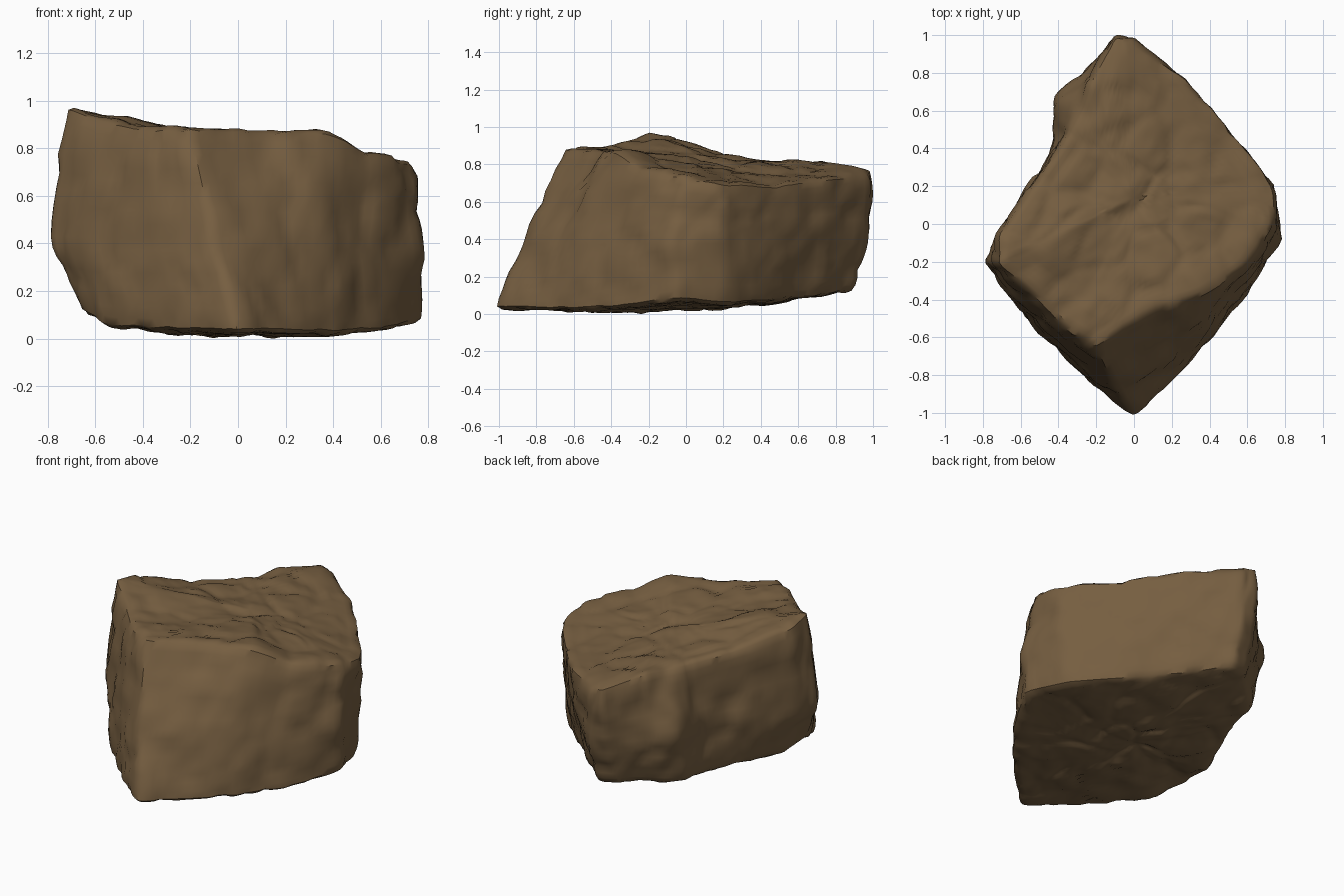
import bpy, bmesh
from math import exp
from mathutils import Vector, noise

cube = bpy.data.objects.get("Cube")
if cube:
    bpy.data.objects.remove(cube, do_unlink=True)

# Outlines of the boulder, counter-clockwise from the front tip
top_rim = [(-.21, -.65, .89), (.08, -.46, .87), (.37, -.38, .88), (.59, -.23, .77),
           (.75, 0, .73), (.73, .2, .69), (.55, .45, .68), (.27, .77, .72),
           (0, .98, .76), (-.1, 1, .78), (-.21, .8, .82), (-.28, .63, .82),
           (-.36, .46, .81), (-.54, .2, .86), (-.71, -.05, .94), (-.73, -.21, .99),
           (-.53, -.39, .92), (-.36, -.56, .88)]
waist = [(-.1, -.87), (.15, -.72), (.37, -.57), (.56, -.36), (.78, -.08), (.74, .2),
         (.51, .47), (.25, .75), (0, .98), (-.1, .97), (-.3, .78), (-.42, .65),
         (-.42, .44), (-.58, .19), (-.75, -.08), (-.79, -.2), (-.63, -.42), (-.38, -.66)]
foot = [(0, -1.03, .03), (.17, -.87, .03), (.4, -.63, .02), (.61, -.38, .03),
        (.78, -.06, .08), (.68, .22, .06), (.43, .47, .07), (.18, .71, .09),
        (0, .89, .12), (-.12, .86, .13), (-.3, .7, .11), (-.4, .58, .1),
        (-.43, .38, .11), (-.55, .13, .1), (-.63, -.1, .09), (-.67, -.28, .13),
        (-.53, -.55, .04), (-.22, -.86, .03)]

# Broad swellings and hollows: centre, radius, height
swells = [((-.4, .66, .5), .13, .025), ((-.5, .3, .5), .17, -.025),
          ((.5, -.38, .5), .12, -.02), ((.16, -.78, .2), .1, -.025),
          ((-.56, -.46, .4), .1, -.02), ((-.25, .6, .8), .06, -.03),
          ((.3, -.5, .6), .1, .015)]


def shrink(ring, centre, amount):
    """Pull a ring of points towards a centre point."""
    return [Vector(p).lerp(Vector(centre), amount) for p in ring]


def loft(bm, rings):
    """Bridge stacked rings with quads and close both ends with fans."""
    loops = [[bm.verts.new(p) for p in ring] for ring in rings]
    count = len(loops[0])
    for low, high in zip(loops, loops[1:]):
        for i in range(count):
            j = (i + 1) % count
            bm.faces.new((low[i], low[j], high[j], high[i]))
    for loop, flip in ((loops[0], True), (loops[-1], False)):
        hub = bm.verts.new(sum((v.co for v in loop), Vector()) / count)
        for i in range(count):
            a, b = loop[i], loop[(i + 1) % count]
            bm.faces.new((b, a, hub) if flip else (a, b, hub))


def roughness(p, normal):
    """Swellings, dents, chipped planes and fine cracks of weathered stone."""
    broad = sum(h * exp(-((p - Vector(c)).length / r) ** 2) for c, r, h in swells)
    dents = noise.noise(p * 3.4) * .008 + noise.noise(p * 7) * .013
    cells, _ = noise.voronoi(p * 4 + noise.noise_vector(p * 3) * .4)
    chips = (min(cells[1] - cells[0], .25) - .12) * .05
    layered = Vector((p.x * 2 + p.y * 3, p.y * 5 - p.x * 3, p.z * 12))
    strata = noise.noise(layered) * .01 * max(normal.z, 0)
    fine = noise.noise(p * 17) * .005
    return broad + dents + chips + strata + fine


# Block out the boulder
mid = [(x, y, .42) for x, y in waist]
base_hub, top_hub = (0, -.05, .01), (0, .13, .82)
rings = [shrink(foot, base_hub, .7), shrink(foot, base_hub, .3), foot, mid, top_rim,
         shrink(top_rim, top_hub, .35), shrink(top_rim, top_hub, .7)]
bm = bmesh.new()
loft(bm, rings)

# Refine, wear the edges, then roughen along the normals
bmesh.ops.subdivide_edges(bm, edges=bm.edges[:], cuts=7, use_grid_fill=True)
for _ in range(3):
    bmesh.ops.smooth_vert(bm, verts=bm.verts[:], factor=.5,
                          use_axis_x=True, use_axis_y=True, use_axis_z=True)
bmesh.ops.recalc_face_normals(bm, faces=bm.faces[:])
bm.normal_update()
moves = [(v, v.normal * roughness(v.co, v.normal)) for v in bm.verts]
for v, move in moves:
    v.co += move

# Rest the boulder on the ground
ground = min(v.co.z for v in bm.verts)
bmesh.ops.translate(bm, verts=bm.verts[:], vec=(0, 0, -ground))

mesh = bpy.data.meshes.new("boulder")
bm.to_mesh(mesh)
bm.free()
boulder = bpy.data.objects.new("boulder", mesh)
bpy.context.collection.objects.link(boulder)

# Brown stone
stone = bpy.data.materials.new("brown stone")
stone.use_nodes = True
colour = (.18, .112, .052, 1)
stone.diffuse_color = colour
stone.node_tree.nodes["Principled BSDF"].inputs["Base Color"].default_value = colour
mesh.materials.append(stone)

bpy.ops.object.select_all(action="DESELECT")
boulder.select_set(True)
bpy.context.view_layer.objects.active = boulder
bpy.ops.object.shade_smooth_by_angle(angle=.7)
